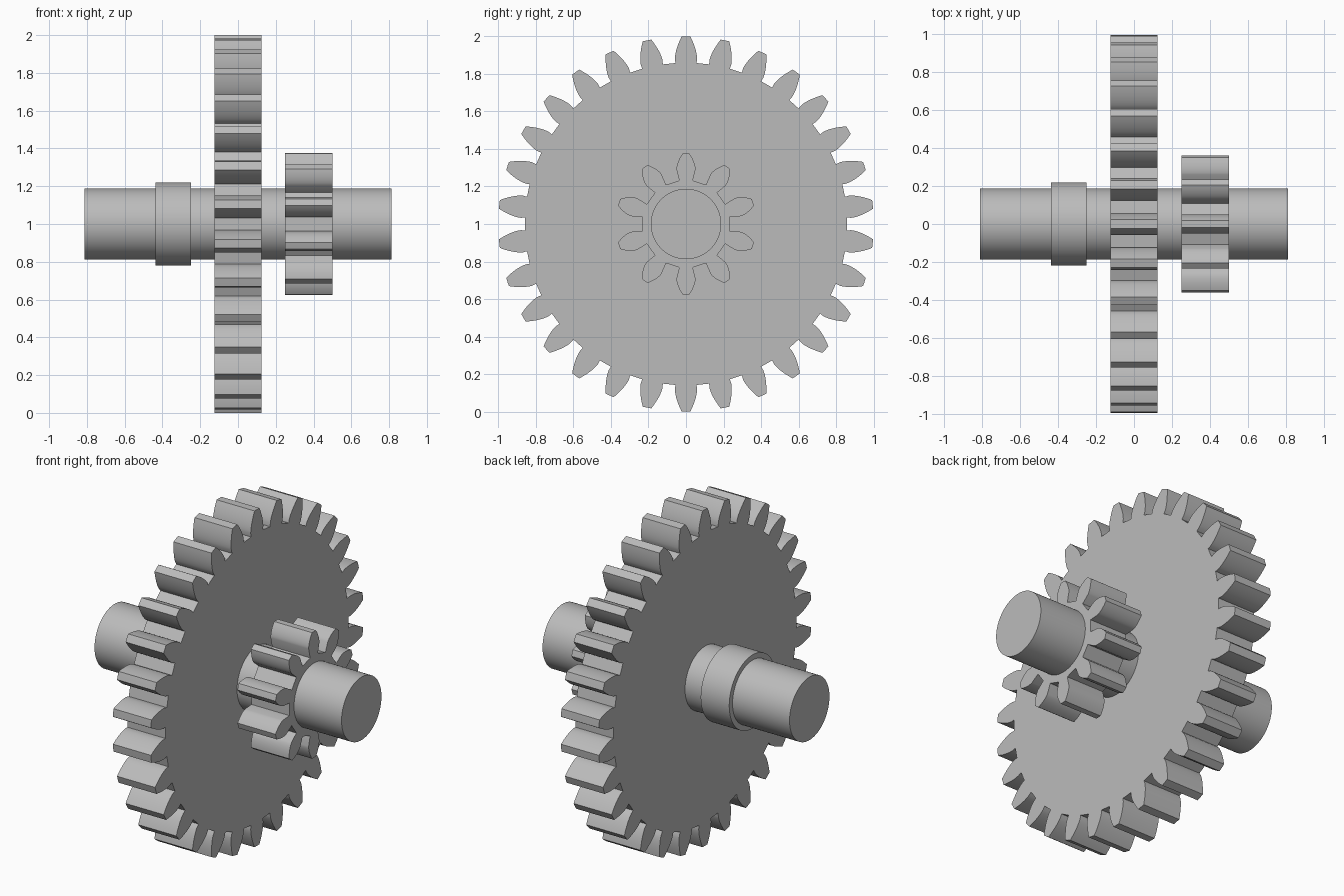
import bpy, bmesh, math
from mathutils import Matrix

if "Cube" in bpy.data.objects:
    bpy.data.objects.remove(bpy.data.objects["Cube"])

MODULE = 0.0625          # pitch diameter per tooth
PRESSURE = math.radians(20)
AXLE_Z = 1.0

steel = bpy.data.materials.new("grey_steel")
steel.use_nodes = True
steel.diffuse_color = (0.5, 0.5, 0.5, 1)
steel.node_tree.nodes["Principled BSDF"].inputs["Base Color"].default_value = (0.5, 0.5, 0.5, 1)


def finish(name, bm):
    """Turn a bmesh into a named, shaded object."""
    bmesh.ops.recalc_face_normals(bm, faces=bm.faces)
    mesh = bpy.data.meshes.new(name)
    bm.to_mesh(mesh)
    bm.free()
    mesh.materials.append(steel)
    obj = bpy.data.objects.new(name, mesh)
    bpy.context.collection.objects.link(obj)
    bpy.ops.object.select_all(action="DESELECT")
    obj.select_set(True)
    bpy.context.view_layer.objects.active = obj
    bpy.ops.object.shade_smooth_by_angle(angle=math.radians(25))
    return obj


def cylinder(name, radius, x0, x1):
    """Round bar along x."""
    bm = bmesh.new()
    place = Matrix.Translation(((x0 + x1) / 2, 0, AXLE_Z)) @ Matrix.Rotation(math.pi / 2, 4, "Y")
    bmesh.ops.create_cone(bm, cap_ends=True, segments=96, radius1=radius,
                          radius2=radius, depth=x1 - x0, matrix=place)
    return finish(name, bm)


def involute(a):
    return math.tan(a) - a


def tooth_flank(teeth, undercut, steps=8):
    """(radius, half angle) pairs from root to tip of one tooth side."""
    pitch = MODULE * teeth / 2
    base, root, tip = pitch * math.cos(PRESSURE), pitch - 1.25 * MODULE, pitch + MODULE
    base_half = math.pi / (2 * teeth) + involute(PRESSURE)
    flank = [(root, base_half * undercut)]
    for i in range(steps + 1):
        r = base + (tip - base) * i / steps
        flank.append((r, base_half - involute(math.acos(min(1, base / r)))))
    return flank


def gear(name, teeth, x0, x1, undercut):
    """Spur gear extruded along x, with one tooth pointing straight up."""
    flank = tooth_flank(teeth, undercut)
    tip = [(flank[-1][0], 0)]
    outline = [(r, -a) for r, a in flank] + tip + [(r, a) for r, a in reversed(flank)]
    bm = bmesh.new()
    verts = []
    for t in range(teeth):
        for r, a in outline:
            angle = math.tau * t / teeth + a
            verts.append(bm.verts.new((x0, r * math.sin(angle), AXLE_Z + r * math.cos(angle))))
    face = bm.faces.new(verts)
    side = bmesh.ops.extrude_face_region(bm, geom=[face], use_keep_orig=True)
    moved = [g for g in side["geom"] if isinstance(g, bmesh.types.BMVert)]
    bmesh.ops.translate(bm, verts=moved, vec=(x1 - x0, 0, 0))
    return finish(name, bm)


# Shaft and collar
cylinder("shaft", 0.1875, -0.8125, 0.8125)
cylinder("shaft_collar", 0.2188, -0.4375, -0.25)

# Large wheel and small pinion
gear("large_gear", 30, -0.125, 0.125, 0.97)
gear("pinion_gear", 10, 0.25, 0.5, 0.9)
